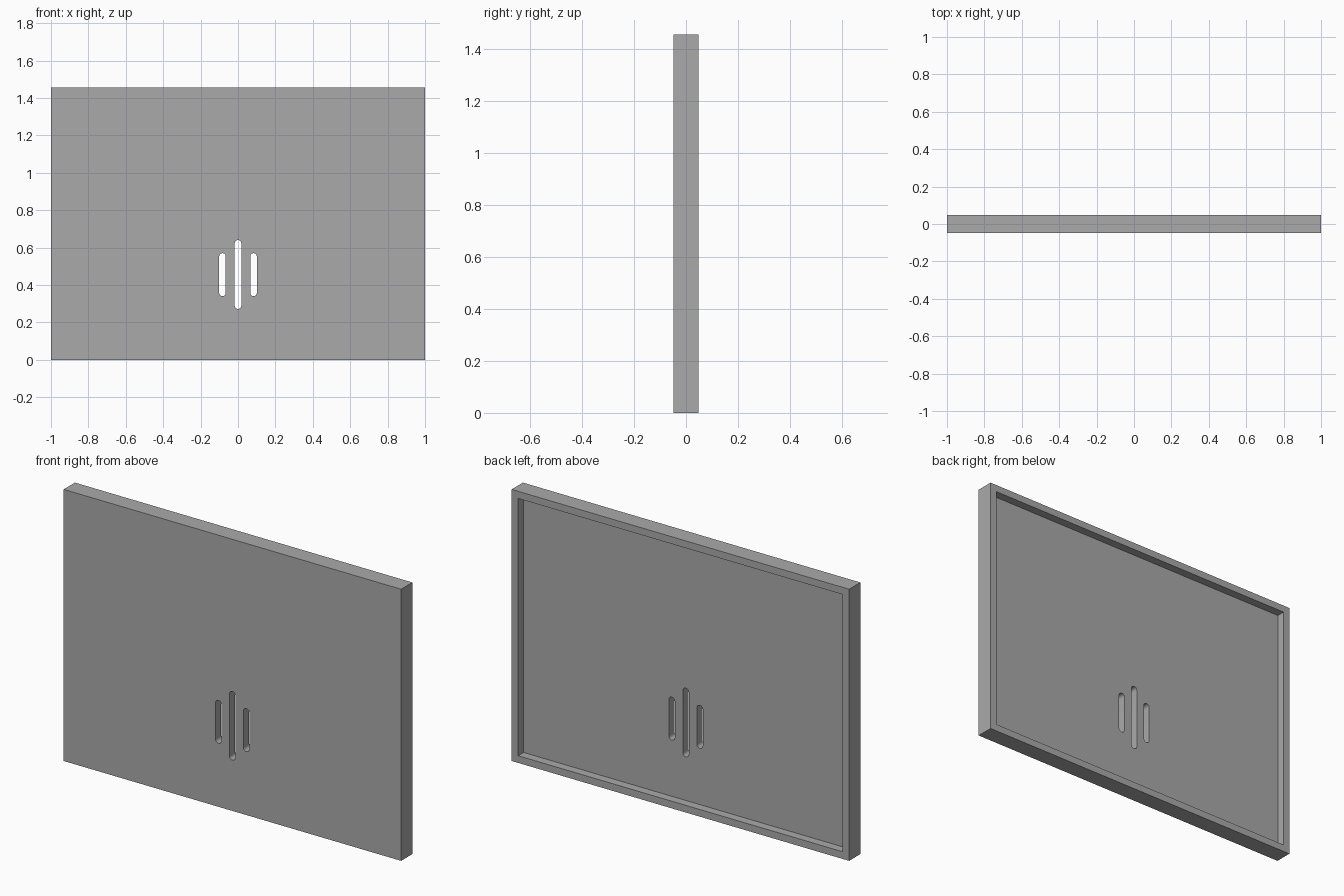
import bpy
import bmesh
from math import cos, sin, pi

W, D, H = 2.0, 0.095, 1.455
RIM, RECESS = 0.0385, 0.046
SLOT_R = 0.0175

if "Cube" in bpy.data.objects:
    bpy.data.objects.remove(bpy.data.objects["Cube"], do_unlink=True)

grey = bpy.data.materials.new("plain_grey")
grey.use_nodes = True
colour = (0.4, 0.4, 0.4, 1)
grey.diffuse_color = colour
grey.node_tree.nodes["Principled BSDF"].inputs["Base Color"].default_value = colour


def add_object(name, bm):
    bmesh.ops.recalc_face_normals(bm, faces=bm.faces[:])
    mesh = bpy.data.meshes.new(name)
    bm.to_mesh(mesh)
    bm.free()
    mesh.materials.append(grey)
    obj = bpy.data.objects.new(name, mesh)
    bpy.context.collection.objects.link(obj)
    return obj


# Panel with a raised rim around the recessed back
bm = bmesh.new()
bmesh.ops.create_cube(bm, size=1)
for v in bm.verts:
    v.co = (v.co.x * W, v.co.y * D, (v.co.z + 0.5) * H)
back = max(bm.faces, key=lambda f: f.calc_center_median().y)
bmesh.ops.inset_region(bm, faces=[back], thickness=RIM, use_even_offset=True)
# Extrude the inner face inwards to make the recess walls
inner = bmesh.ops.extrude_discrete_faces(bm, faces=[back])["faces"][0]
bmesh.ops.translate(bm, verts=inner.verts[:], vec=(0, -RECESS, 0))
panel = add_object("panel", bm)


def add_slots(bm, x, low, high, steps=12):
    """Upright round-ended prism passing through the panel."""
    outline = []
    for centre, start in ((high - SLOT_R, 0), (low + SLOT_R, pi)):
        for i in range(steps + 1):
            a = start + pi * i / steps
            outline.append((x + SLOT_R * cos(a), centre + SLOT_R * sin(a)))
    face = bm.faces.new([bm.verts.new((px, -D, pz)) for px, pz in outline])
    ext = bmesh.ops.extrude_face_region(bm, geom=[face])["geom"]
    verts = [g for g in ext if isinstance(g, bmesh.types.BMVert)]
    bmesh.ops.translate(bm, verts=verts, vec=(0, 2 * D, 0))


# Three slots cut through the panel, the middle one longer
bm = bmesh.new()
add_slots(bm, 0, 0.272, 0.64)
for side in (-1, 1):
    add_slots(bm, side * 0.083, 0.34, 0.57)
cutter = add_object("slot_cutter", bm)
cutter.hide_render = True

cut = panel.modifiers.new("slots", "BOOLEAN")
cut.operation = "DIFFERENCE"
cut.solver = "EXACT"
cut.object = cutter
bpy.context.view_layer.objects.active = panel
panel.select_set(True)
bpy.ops.object.modifier_apply(modifier=cut.name)
bpy.data.objects.remove(cutter, do_unlink=True)

# Smooth the slot ends, keep every edge sharp
bpy.ops.object.shade_smooth_by_angle(angle=pi / 6)
